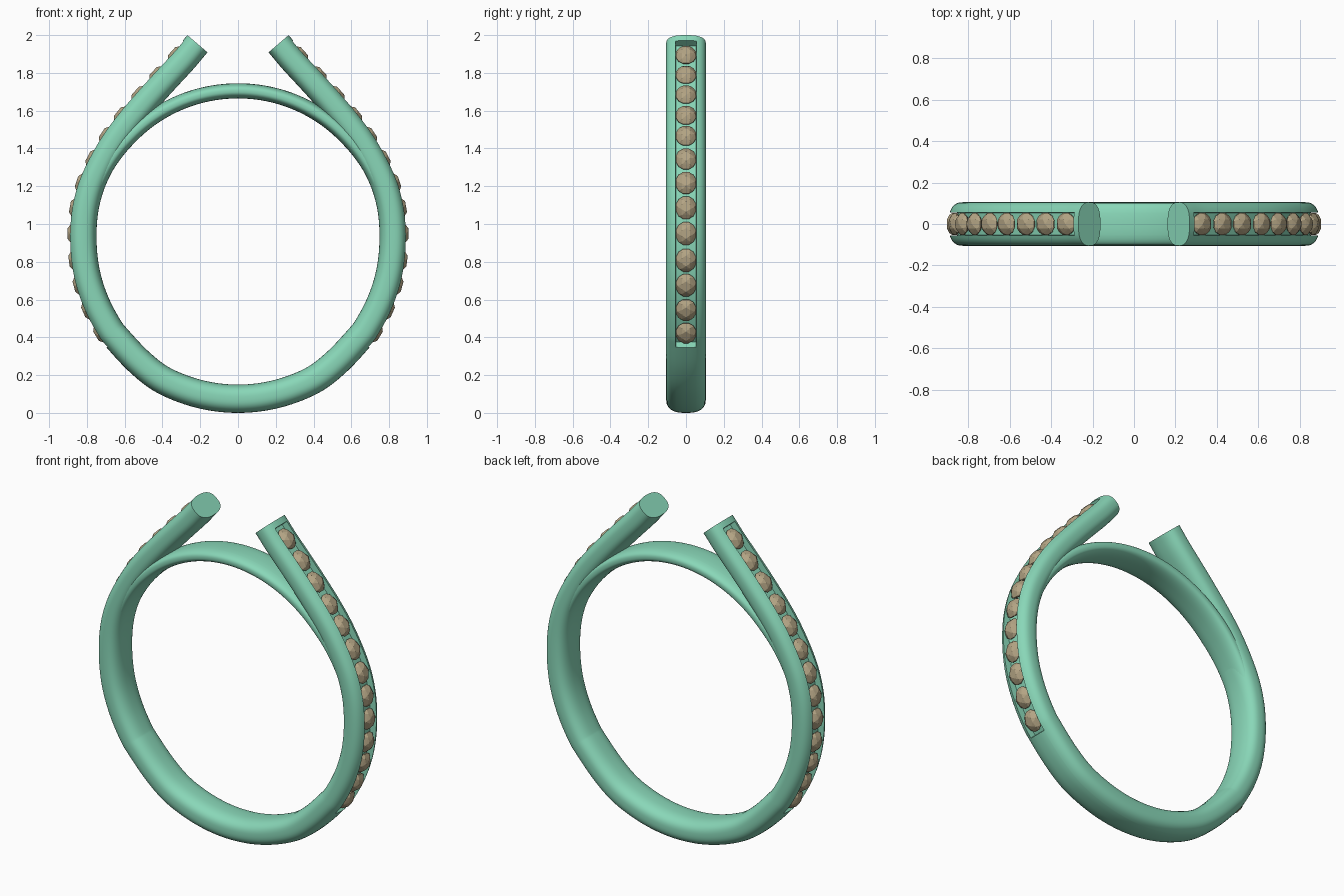
import bpy, bmesh, math
from mathutils import Vector

if "Cube" in bpy.data.objects:
    bpy.data.objects.remove(bpy.data.objects["Cube"])

CZ, HALF_W, POW = 0.91, 0.105, 2.6      # ring centre height, half width, section squareness
RIM, DEPTH = 0.056, 0.045               # channel half width and depth


def material(name, col):
    m = bpy.data.materials.new(name)
    m.diffuse_color = (*col, 1)
    m.use_nodes = True
    m.node_tree.nodes["Principled BSDF"].inputs["Base Color"].default_value = m.diffuse_color
    return m


metal = material("green_metal", (0.25, 0.68, 0.48))
stone = material("tan_stone", (0.45, 0.37, 0.23))


def finish(bm, name, mat, smooth=True):
    bmesh.ops.recalc_face_normals(bm, faces=bm.faces)
    me = bpy.data.meshes.new(name)
    bm.to_mesh(me)
    bm.free()
    me.materials.append(mat)
    ob = bpy.data.objects.new(name, me)
    bpy.context.collection.objects.link(ob)
    if smooth:
        bpy.ops.object.select_all(action='DESELECT')
        ob.select_set(True)
        bpy.context.view_layer.objects.active = ob
        bpy.ops.object.shade_smooth_by_angle(angle=math.radians(35))
    return ob


def loft(rings, name):
    bm = bmesh.new()
    vs = [[bm.verts.new(p) for p in r] for r in rings]
    n = len(vs[0])
    for a, b in zip(vs, vs[1:]):
        for i in range(n):
            j = (i + 1) % n
            bm.faces.new((a[i], a[j], b[j], b[i]))
    bm.faces.new(vs[0])
    bm.faces.new(vs[-1])
    return finish(bm, name, metal)


def section(a, b, k):
    """Squarish oval (y, height); k = 1 sinks the channel into its outer side."""
    pts = []
    t0 = math.asin((RIM / b) ** (POW / 2))
    for i in range(41):
        t = t0 + (2 * math.pi - 2 * t0) * i / 40
        s, c = math.sin(t), math.cos(t)
        pts.append((math.copysign(b * abs(s) ** (2 / POW), s),
                    math.copysign(a * abs(c) ** (2 / POW), c)))
    for y in (-0.054, -0.036, -0.018, 0, 0.018, 0.036, 0.054):
        h = a * (1 - (abs(y) / b) ** POW) ** (1 / POW)
        pts.append((y, h * (1 - k) + (a - DEPTH) * k))
    return pts


# Outer edge of the right half, from bottom centre to tip (x, z)
knots = [(0.91 * math.cos(math.radians(d)), CZ + 0.91 * math.sin(math.radians(d)))
         for d in (-90, -80, -70, -60)]
knots += [(0.58, 0.222), (0.695, 0.345)]
START = len(knots) - 1
gem_knots = [(0.745, 0.41), (0.812, 0.535), (0.861, 0.67), (0.887, 0.805), (0.894, 0.95),
             (0.882, 1.09), (0.847, 1.225), (0.788, 1.355), (0.714, 1.48), (0.632, 1.59),
             (0.538, 1.70), (0.443, 1.805), (0.345, 1.91)]
knots += gem_knots + [(0.292, 1.972), (0.268, 2.0)]
END = len(knots) - 2
knots = [Vector(k) for k in knots]


def edge(t):
    """Smooth curve through the knots: point and outward normal in xz."""
    i = min(int(t), len(knots) - 2)
    u = t - i

    def tan(j):
        if j == 0:
            return Vector((knots[1].x, 0))
        if j == len(knots) - 1:
            return knots[j] - knots[j - 1]
        return (knots[j + 1] - knots[j - 1]) / 2
    p, q, m, n = knots[i], knots[i + 1], tan(i), tan(i + 1)
    pos = (p * (2*u**3 - 3*u*u + 1) + m * (u**3 - 2*u*u + u)
           + q * (3*u*u - 2*u**3) + n * (u**3 - u*u))
    d = (p * (6*u*u - 6*u) + m * (3*u*u - 4*u + 1) + q * (6*u - 6*u*u) + n * (3*u*u - 2*u))
    return pos, Vector((d.y, -d.x)).normalized()


# Open band: one sweep, mirrored about x = 0
last = len(knots) - 1
ts = [(i / 5, 1 if START < i / 5 < END else 0) for i in range(last * 5 + 1)]
ts += [(START + 0.02, 1), (END - 0.02, 1)]
ts.sort()


def band_ring(t, k, side):
    p, n = edge(t)
    thick = 0.15 - 0.01 * t / last
    return [(side * (p.x + n.x * (h - thick / 2)), y, p.y + n.y * (h - thick / 2))
            for y, h in section(thick / 2, HALF_W, k)]


rings = [band_ring(t, k, -1) for t, k in reversed(ts[1:])] + [band_ring(t, k, 1) for t, k in ts]
loft(rings, "open_band")

# Thin bridge closing the finger hole at the top
rings = []
for i in range(65):
    u = i / 64
    ang = math.radians(12 + 156 * u)
    fade = max(0, abs(2 * u - 1) - 0.6) / 0.4
    r = 0.795 + 0.012 * fade
    rings.append([((r + h) * math.cos(ang), y, CZ + (r + h) * math.sin(ang))
                  for y, h in section(0.04, 0.102 - 0.012 * fade, 0)])
loft(rings, "top_bridge")


# Faceted stones set in both channels
def gem(name, p, n, side):
    bm = bmesh.new()
    for count, r, h, turn in ((6, 0.028, 0.008, 0), (6, 0.050, -0.004, 0.5),
                              (12, 0.063, -0.020, 0.5), (12, 0.063, -0.026, 0.5),
                              (6, 0.03, -0.05, 0)):
        for i in range(count):
            a = 2 * math.pi * (i + turn) / count
            s, y = r * math.cos(a), 0.89 * r * math.sin(a)
            bm.verts.new((side * (p.x + n.x * h - n.y * s), y, p.y + n.y * h + n.x * s))
    bmesh.ops.convex_hull(bm, input=bm.verts)
    bmesh.ops.dissolve_limit(bm, angle_limit=0.02, verts=bm.verts, edges=bm.edges)
    finish(bm, name, stone, smooth=False)


for side, label in ((1, "right"), (-1, "left")):
    for i in range(len(gem_knots)):
        p, n = edge(START + 1 + i)
        gem(f"{label}_stone_{i + 1}", p, n, side)
